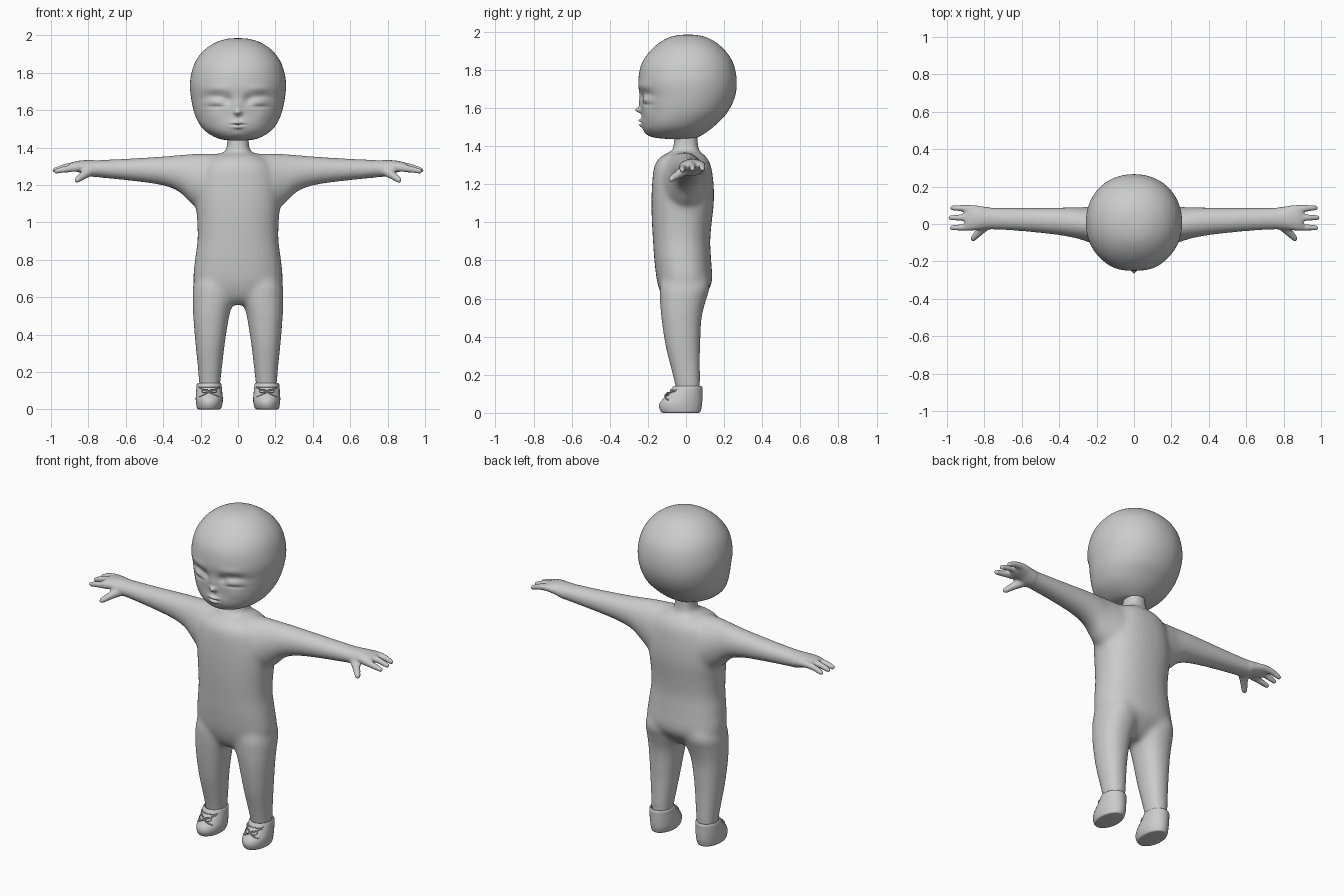
import bpy, bmesh
from math import cos, sin, pi, exp, sqrt
from mathutils import Vector

if "Cube" in bpy.data.objects:
    bpy.data.objects.remove(bpy.data.objects["Cube"])

clay = bpy.data.materials.new("plain_grey")
clay.use_nodes = True
clay.diffuse_color = (0.6, 0.6, 0.6, 1)
clay.node_tree.nodes["Principled BSDF"].inputs["Base Color"].default_value = (0.6, 0.6, 0.6, 1)


def smooth_rows(rows, steps):
    """Catmull-Rom interpolation through rows of numbers."""
    out = []
    for i in range(len(rows) - 1):
        a, b, c, d = (rows[max(0, min(len(rows) - 1, i + k))] for k in (-1, 0, 1, 2))
        for s in range(steps):
            t = s / steps
            out.append([q + t / 2 * (r - p + t * (2 * p - 5 * q + 4 * r - s2 + t * (3 * (q - r) + s2 - p)))
                        for p, q, r, s2 in zip(a, b, c, d)])
    return out + [list(rows[-1])]


def loft(bm, rows, axis="z", side=1, steps=6, segs=48, power=2.0):
    """Rows are (position, u low, u high, v low, v high) along the axis."""
    rings = []
    for p, u0, u1, v0, v1 in smooth_rows(rows, steps):
        ring = []
        for k in range(segs):
            a = 2 * pi * k / segs
            c, s = cos(a), sin(a)
            u = (u0 + u1) / 2 + (u1 - u0) / 2 * abs(c) ** (2 / power) * (1 if c > 0 else -1)
            v = (v0 + v1) / 2 + (v1 - v0) / 2 * abs(s) ** (2 / power) * (1 if s > 0 else -1)
            x, y, z = (u, v, p) if axis == "z" else (p, u, v)
            ring.append(bm.verts.new((x * side, y, z)))
        rings.append(ring)
    for a, b in zip(rings, rings[1:]):
        for k in range(segs):
            n = (k + 1) % segs
            bm.faces.new((a[k], a[n], b[n], b[k]))
    bm.faces.new(rings[0])
    bm.faces.new(rings[-1])


def beads(bm, path, side, count=14):
    """Chain of balls along (x, y, z, radius) points, fused later."""
    for x, y, z, r in smooth_rows(path, count):
        ball = bmesh.ops.create_icosphere(bm, subdivisions=2, radius=r)
        bmesh.ops.translate(bm, verts=ball["verts"], vec=(x * side, y, z))


def finish(bm, name):
    bmesh.ops.recalc_face_normals(bm, faces=bm.faces)
    mesh = bpy.data.meshes.new(name)
    bm.to_mesh(mesh)
    bm.free()
    obj = bpy.data.objects.new(name, mesh)
    bpy.context.collection.objects.link(obj)
    mesh.materials.append(clay)
    mesh.polygons.foreach_set("use_smooth", [True] * len(mesh.polygons))
    return obj


# Body: torso and neck
bm = bmesh.new()
torso = [(.56, .08, -.08, .03), (.6, .17, -.12, .08), (.68, .236, -.15, .135), (.8, .23, -.166, .132),
         (.9, .217, -.173, .127), (1.0, .218, -.179, .135), (1.1, .225, -.181, .146),
         (1.2, .222, -.178, .145), (1.3, .195, -.165, .13), (1.35, .14, -.125, .1),
         (1.375, .075, -.075, .07), (1.41, .06, -.066, .064), (1.5, .06, -.06, .06)]
loft(bm, [(z, -w, w, f, b) for z, w, f, b in torso], power=2.3)

arm = [(0, -.14, .12, 1.0, 1.365), (.15, -.13, .11, 1.03, 1.368), (.25, -.095, .092, 1.1, 1.366),
       (.32, -.075, .09, 1.165, 1.36), (.42, -.058, .089, 1.2, 1.352), (.6, -.04, .088, 1.224, 1.341),
       (.77, -.03, .09, 1.242, 1.333), (.83, -.032, .098, 1.262, 1.332), (.88, -.036, .103, 1.274, 1.324),
       (.905, -.034, .102, 1.285, 1.312)]
leg = [(.74, .04, .21, -.12, .11), (.66, .02, .24, -.138, .125), (.6, .018, .243, -.138, .108),
       (.5, .046, .24, -.13, .083), (.35, .07, .228, -.108, .075), (.22, .085, .215, -.076, .075),
       (.13, .095, .208, -.055, .074), (.07, .1, .2, -.05, .065)]
fingers = [(.083, .086, .985), (.034, .034, .995), (-.017, -.02, .988)]

# Limbs and hands
for side in (1, -1):
    loft(bm, arm, axis="x", side=side)
    loft(bm, leg, side=side, power=2.2)
    for y0, y1, tip in fingers:
        drop = .012 if y0 < 0 else 0
        beads(bm, [(.86, y0, 1.302 - drop, .02), (.92, (y0 + y1) / 2, 1.296 - drop, .019),
                   (tip - .015, y1, 1.279 - drop / 2, .015)], side)
    beads(bm, [(.785, .0, 1.277, .03), (.825, -.04, 1.252, .023), (.86, -.078, 1.226, .017)], side)

body = finish(bm, "body")
fuse = body.modifiers.new("fuse", "REMESH")
fuse.mode = "VOXEL"
fuse.voxel_size = .0075
fused = bpy.data.meshes.new_from_object(body.evaluated_get(bpy.context.evaluated_depsgraph_get()))
bpy.data.objects.remove(body)

# Melt the joins, more on the trunk than on the hands
bm = bmesh.new()
bm.from_mesh(fused)
trunk = [v for v in bm.verts if abs(v.co.x) < .77]
for i in range(30):
    bmesh.ops.smooth_vert(bm, verts=trunk if i > 3 else bm.verts, factor=.5,
                          use_axis_x=True, use_axis_y=True, use_axis_z=True)
finish(bm, "body")

# Head
skull = [(1.985, .002, .008, .012), (1.981, .055, -.045, .065), (1.965, .112, -.1, .12),
         (1.93, .17, -.155, .175), (1.88, .215, -.203, .222), (1.82, .243, -.237, .253),
         (1.74, .257, -.25, .266), (1.66, .25, -.243, .257), (1.58, .232, -.234, .22),
         (1.52, .203, -.23, .165), (1.48, .165, -.217, .118), (1.45, .11, -.185, .07),
         (1.439, .06, -.12, .035), (1.436, .002, -.045, -.041)]
bm = bmesh.new()
loft(bm, [(z, -w, w, f, b) for z, w, f, b in skull], steps=12, segs=160, power=2.1)

# Face relief: (x, z, x spread, z spread, push forward)
relief = [(0, 1.588, .017, .014, .03), (0, 1.62, .018, .03, .008), (0, 1.52, .05, .03, .008),
          (0, 1.534, .026, .007, .012), (0, 1.508, .02, .008, .012), (0, 1.521, .032, .004, -.01),
          (0, 1.556, .01, .012, -.005), (0, 1.47, .04, .018, .006),
          (.12, 1.66, .06, .03, -.022), (.12, 1.648, .045, .022, .022), (.055, 1.655, .022, .025, -.012),
          (.12, 1.618, .045, .007, -.007), (.11, 1.715, .06, .02, .005), (.13, 1.57, .04, .03, .004)]
for v in bm.verts:
    if v.co.y < -.05:
        x, z = abs(v.co.x), v.co.z
        v.co.y -= sum(h * exp(-((x - cx) / sx) ** 2 - ((z - cz) / sz) ** 2) for cx, cz, sx, sz, h in relief)
finish(bm, "head")

# Shoes
shoe = [(0, .105, .205, -.115, .06), (.004, .092, .218, -.13, .074), (.03, .083, .224, -.141, .082),
        (.055, .081, .226, -.136, .085), (.08, .083, .225, -.114, .086), (.11, .086, .223, -.087, .086),
        (.13, .088, .221, -.073, .086), (.139, .091, .218, -.067, .082), (.139, .097, .212, -.06, .077),
        (.125, .1, .208, -.055, .072)]


def on_shoe(dx, z, lift=.002):
    """Point on the front of a shoe, dx from its centre line."""
    a, front = .07, -.123 + (z - .07) * .88
    mid, half = (front + .086) / 2, (.086 - front) / 2
    return Vector((.154 + dx, mid - half * sqrt(1 - (dx / a) ** 2) - lift, z))


def cord(name, points, side, radius):
    curve = bpy.data.curves.new(name, "CURVE")
    curve.dimensions = "3D"
    curve.bevel_depth = radius
    curve.bevel_resolution = 2
    curve.use_fill_caps = True
    line = curve.splines.new("POLY")
    line.points.add(len(points) - 1)
    for p, co in zip(line.points, points):
        p.co = (co.x * side, co.y, co.z, 1)
    curve.materials.append(clay)
    bpy.context.collection.objects.link(bpy.data.objects.new(name, curve))


steps = [i / 10 - 1 for i in range(21)]
for side, label in ((1, "left"), (-1, "right")):
    bm = bmesh.new()
    loft(bm, shoe, side=side)
    finish(bm, label + "_shoe")
    # Crossed laces, top lace, bow loops
    for slope in (1, -1):
        cord(label + "_crossed_lace", [on_shoe(t * .052, .092 + slope * t * .024) for t in steps], side, .0035)
        loop = [on_shoe(slope * (.004 + .018 * (1 - cos(pi * t))), .098 + .009 * sin(pi * t), .008) for t in steps]
        cord(label + "_bow_loop", loop, side, .0028)
    cord(label + "_top_lace", [on_shoe(t * .055, .12) for t in steps], side, .003)
